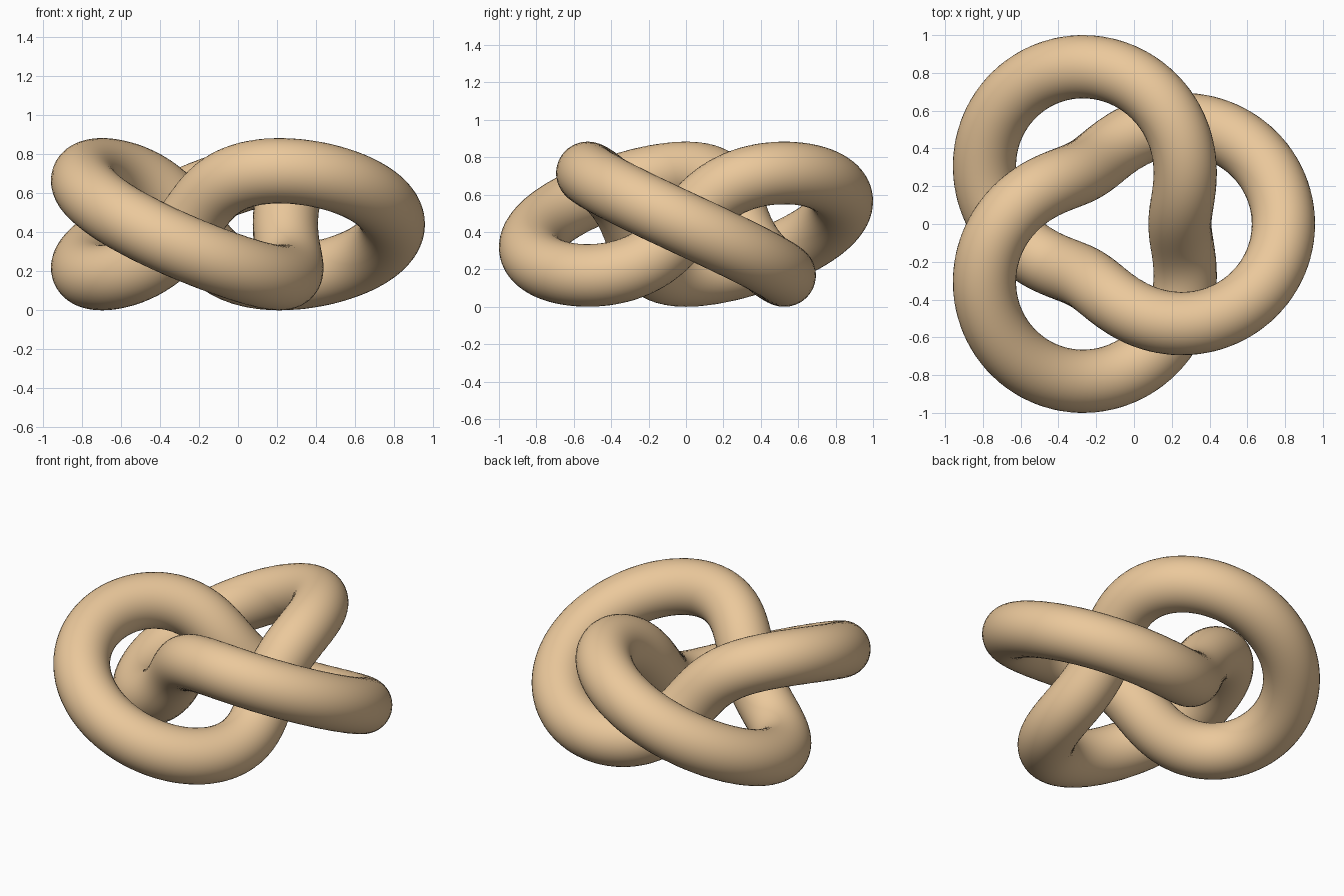
import bpy, bmesh
from math import sin, cos, pi
from mathutils import Vector

if "Cube" in bpy.data.objects:
    bpy.data.objects.remove(bpy.data.objects["Cube"])

CORE, WRAP, TUBE = 0.607, 0.274, 0.1675   # torus radius, winding radius, tube radius
STEPS, SIDES = 320, 40


def outward(u):
    # torus surface normal along the winding (2 turns round, 3 turns through)
    return Vector((cos(3*u)*cos(2*u), cos(3*u)*sin(2*u), -sin(3*u)))


def path(u):
    return Vector((cos(2*u), sin(2*u), 0)) * CORE + outward(u) * WRAP


# Closed tube swept along the trefoil path
bm = bmesh.new()
rings = []
for i in range(STEPS):
    u = 2*pi*i/STEPS
    p, n = path(u), outward(u)
    t = (path(u + 1e-3) - path(u - 1e-3)).normalized()
    b = t.cross(n).normalized()
    rings.append([bm.verts.new(p + TUBE*(n*cos(2*pi*k/SIDES) + b*sin(2*pi*k/SIDES)))
                  for k in range(SIDES)])
for i in range(STEPS):
    a, c = rings[i], rings[(i + 1) % STEPS]
    for k in range(SIDES):
        m = (k + 1) % SIDES
        f = bm.faces.new((a[k], a[m], c[m], c[k]))
        f.smooth = True
bmesh.ops.recalc_face_normals(bm, faces=bm.faces)

# Centre on x and stand on the ground
xs = [v.co.x for v in bm.verts]
shift = Vector((-(min(xs) + max(xs))/2, 0, -min(v.co.z for v in bm.verts)))
bmesh.ops.translate(bm, verts=bm.verts, vec=shift)

mesh = bpy.data.meshes.new("trefoil_knot")
bm.to_mesh(mesh)
bm.free()
knot = bpy.data.objects.new("trefoil_knot", mesh)
bpy.context.collection.objects.link(knot)

# Tan material
mat = bpy.data.materials.new("tan")
mat.diffuse_color = (0.83, 0.58, 0.33, 1)
mat.use_nodes = True
mat.node_tree.nodes["Principled BSDF"].inputs["Base Color"].default_value = mat.diffuse_color
mesh.materials.append(mat)
